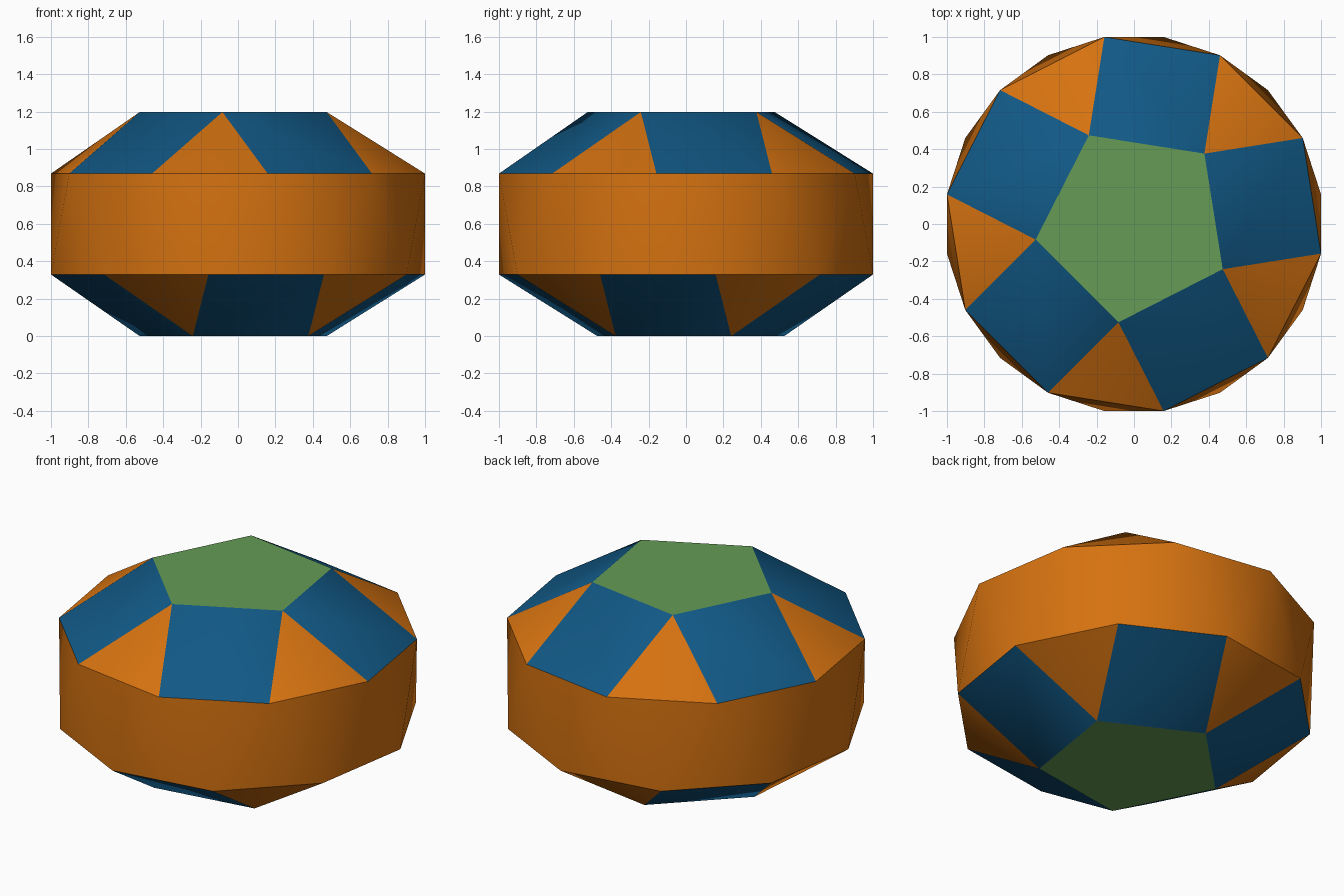
import bpy, bmesh, math

if "Cube" in bpy.data.objects:
    bpy.data.objects.remove(bpy.data.objects["Cube"])

# Regular proportions: every edge has the same length
RADIUS = 1 / math.cos(math.radians(9))
EDGE = 2 * RADIUS * math.sin(math.radians(18))
CAP_R = EDGE / (2 * math.sin(math.radians(36)))
CAP_H = EDGE * 0.5257
BAND_H = EDGE * 0.8624


def srgb(r, g, b):
    def lin(c):
        c /= 255
        return c / 12.92 if c <= 0.04045 else ((c + 0.055) / 1.055) ** 2.4
    return (lin(r), lin(g), lin(b), 1)


def material(name, colour):
    m = bpy.data.materials.new(name)
    m.diffuse_color = colour
    m.use_nodes = True
    m.node_tree.nodes["Principled BSDF"].inputs["Base Color"].default_value = m.diffuse_color
    return m


def ring(bm, count, radius, start, z):
    angles = [math.radians(start + 360 * i / count) for i in range(count)]
    return [bm.verts.new((radius * math.cos(a), radius * math.sin(a), z)) for a in angles]


def cupola(bm, small, big):
    # small[i] sits above the middle of big edge 2i+1 .. 2i+2
    bm.faces.new(small)
    for i in range(5):
        j, k = (i + 1) % 5, 2 * i
        bm.faces.new((small[i], big[k + 1], big[(k + 2) % 10]))
        bm.faces.new((small[i], big[(k + 2) % 10], big[(k + 3) % 10], small[j]))


bm = bmesh.new()
top = ring(bm, 5, CAP_R, 45, 2 * CAP_H + BAND_H)
upper = ring(bm, 10, RADIUS, -9, CAP_H + BAND_H)
lower = ring(bm, 10, RADIUS, 9, CAP_H)
bottom = ring(bm, 5, CAP_R, -45 + 72, 0)

# Upper and lower caps
cupola(bm, top, upper)
cupola(bm, bottom, lower[-1:] + lower[:-1])

# Triangulated band between the two ten-sided rings
for i in range(10):
    j = (i + 1) % 10
    bm.faces.new((upper[i], lower[i], upper[j]))
    bm.faces.new((lower[i], lower[j], upper[j]))

# Colour by number of sides: triangle, square, pentagon
for f in bm.faces:
    f.material_index = len(f.verts) - 3
bmesh.ops.recalc_face_normals(bm, faces=bm.faces[:])

mesh = bpy.data.meshes.new("faceted_solid")
bm.to_mesh(mesh)
bm.free()
for m in (material("orange", srgb(213, 114, 16)),
          material("blue", srgb(17, 88, 133)),
          material("green", srgb(102, 156, 86))):
    mesh.materials.append(m)

solid = bpy.data.objects.new("faceted_solid", mesh)
bpy.context.collection.objects.link(solid)
bpy.context.view_layer.objects.active = solid
solid.select_set(True)
bpy.ops.object.shade_smooth_by_angle(angle=math.radians(30))
